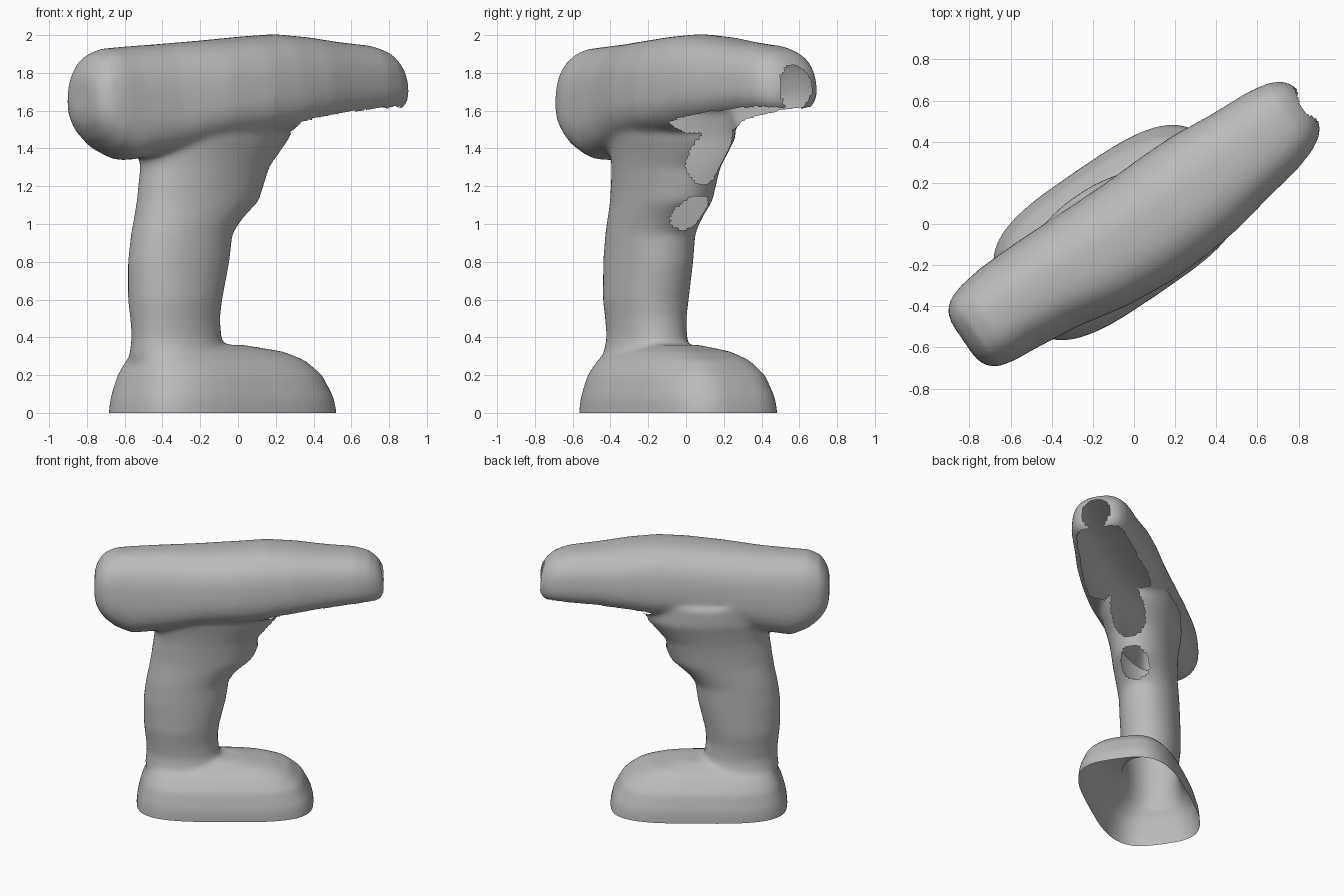
import bpy, bmesh, math
from mathutils import Matrix

if "Cube" in bpy.data.objects:
    bpy.data.objects.remove(bpy.data.objects["Cube"], do_unlink=True)

SIDES = 40
TURN = math.radians(34.3)
SIDE_SHIFT = 0.02  # foot and grip sit slightly to one side of the housing

grey = bpy.data.materials.new("plain_grey")
grey.use_nodes = True
grey.diffuse_color = (0.5, 0.5, 0.5, 1)
grey.node_tree.nodes["Principled BSDF"].inputs["Base Color"].default_value = (0.5, 0.5, 0.5, 1)


def outline(a, b, power):
    """Points of a rounded rectangle with half sizes a and b."""
    pts = []
    for i in range(SIDES):
        t = 2 * math.pi * i / SIDES
        c, s = math.cos(t), math.sin(t)
        pts.append((a * math.copysign(abs(c) ** (2 / power), c),
                    b * math.copysign(abs(s) ** (2 / power), s)))
    return pts


def loft(bm, rings):
    """Skin a list of point rings and cap both ends."""
    loops = [[bm.verts.new(p) for p in ring] for ring in rings]
    for lo, hi in zip(loops, loops[1:]):
        for i in range(SIDES):
            j = (i + 1) % SIDES
            bm.faces.new((lo[i], lo[j], hi[j], hi[i]))
    bm.faces.new(loops[0][::-1])
    bm.faces.new(loops[-1])


def upright(bm, rows, power):
    """Loft up z from rows of (z, centre, half length, half width)."""
    loft(bm, [[(c + x, SIDE_SHIFT + y, z) for x, y in outline(a, b, power)]
              for z, c, a, b in rows])


def lengthwise(bm, rows, power, flare):
    """Loft along x from rows of (x, top, bottom, side shift, half width)."""
    rings = []
    for x, top, bottom, shift, w in rows:
        mid, h = (top + bottom) / 2, (top - bottom) / 2
        rings.append([(x, shift + y * (1 - flare * z / h), mid + z)
                      for y, z in outline(w, h, power)])
    loft(bm, rings)


bm = bmesh.new()

# Battery foot
upright(bm, [(-0.08, -0.09, 0.62, 0.36), (0, -0.09, 0.622, 0.36), (0.08, -0.093, 0.608, 0.355),
             (0.2, -0.108, 0.56, 0.32), (0.28, -0.135, 0.495, 0.26),
             (0.325, -0.18, 0.42, 0.2), (0.36, -0.26, 0.27, 0.12)], 3.3)

# Grip widening into the trigger
upright(bm, [(0.2, -0.38, 0.25, 0.22), (0.3, -0.38, 0.27, 0.21), (0.4, -0.385, 0.255, 0.185),
             (0.5, -0.395, 0.253, 0.19), (0.6, -0.395, 0.265, 0.202),
             (0.8, -0.372, 0.29, 0.204), (0.95, -0.352, 0.29, 0.204), (1.03, -0.31, 0.315, 0.207),
             (1.12, -0.25, 0.36, 0.21), (1.2, -0.23, 0.37, 0.215), (1.3, -0.205, 0.38, 0.225),
             (1.38, -0.175, 0.42, 0.24), (1.46, -0.15, 0.455, 0.26), (1.6, -0.15, 0.44, 0.26)], 2.1)

# Motor housing and chuck
lengthwise(bm, [(-1.005, 1.76, 1.59, 0.01, 0.11), (-0.985, 1.825, 1.52, 0.01, 0.16),
                (-0.94, 1.89, 1.455, 0.01, 0.2), (-0.86, 1.928, 1.385, 0.012, 0.222),
                (-0.74, 1.938, 1.335, 0.015, 0.235), (-0.52, 1.952, 1.365, 0.005, 0.25),
                (-0.25, 1.972, 1.43, -0.025, 0.275), (0.0, 1.993, 1.455, -0.037, 0.285),
                (0.2, 2.005, 1.475, -0.03, 0.285), (0.4, 1.99, 1.515, -0.02, 0.275),
                (0.6, 1.965, 1.545, -0.01, 0.245), (0.82, 1.945, 1.57, 0.005, 0.22),
                (0.92, 1.915, 1.58, 0.012, 0.195), (0.98, 1.865, 1.59, 0.015, 0.165),
                (1.015, 1.81, 1.62, 0.015, 0.125), (1.03, 1.77, 1.66, 0.015, 0.08)], 2.6, 0.08)

mesh = bpy.data.meshes.new("drill_parts")
bm.to_mesh(mesh)
bm.free()
drill = bpy.data.objects.new("power_drill_shell", mesh)
bpy.context.collection.objects.link(drill)

# Fuse the parts into one soft skin
remesh = drill.modifiers.new("fuse", "REMESH")
remesh.mode = "VOXEL"
remesh.voxel_size = 0.018
soften = drill.modifiers.new("soften", "SMOOTH")
soften.factor = 0.5
soften.iterations = 12
fused = bpy.data.meshes.new_from_object(
    drill.evaluated_get(bpy.context.evaluated_depsgraph_get()))
drill.modifiers.clear()
drill.data = fused

bm = bmesh.new()
bm.from_mesh(fused)

# Open underside of the foot
bmesh.ops.bisect_plane(bm, geom=bm.verts[:] + bm.edges[:] + bm.faces[:],
                       plane_co=(0, 0, 0), plane_no=(0, 0, 1), clear_inner=True)


def is_open(face):
    """Openings below the chuck, at its tip and in front of the trigger."""
    p, n = face.calc_center_median(), face.normal
    under = p.x > 0.22 and p.z > 1.42 and n.z < -0.72
    tip = p.x > 0.97 and math.hypot((p.y - 0.015) / 0.1, (p.z - 1.72) / 0.12) < 1
    y = p.y - SIDE_SHIFT
    trigger = -0.1 < p.x and n.x > 0.45 and (
        math.hypot(y / 0.1, (p.z - 1.06) / 0.09) < 1 or
        math.hypot(y / 0.12, (p.z - 1.38) / 0.17) < 1)
    return under or tip or trigger


bm.normal_update()
bmesh.ops.delete(bm, geom=[f for f in bm.faces if is_open(f)], context="FACES")

# Turn to its diagonal pose and centre it
bm.transform(Matrix.Rotation(TURN, 4, "Z"))
for axis in (0, 1):
    vals = [v.co[axis] for v in bm.verts]
    shift = (min(vals) + max(vals)) / 2
    for v in bm.verts:
        v.co[axis] -= shift
for f in bm.faces:
    f.smooth = True
    f.material_index = 0
bm.to_mesh(fused)
bm.free()
fused.materials.clear()
fused.materials.append(grey)
